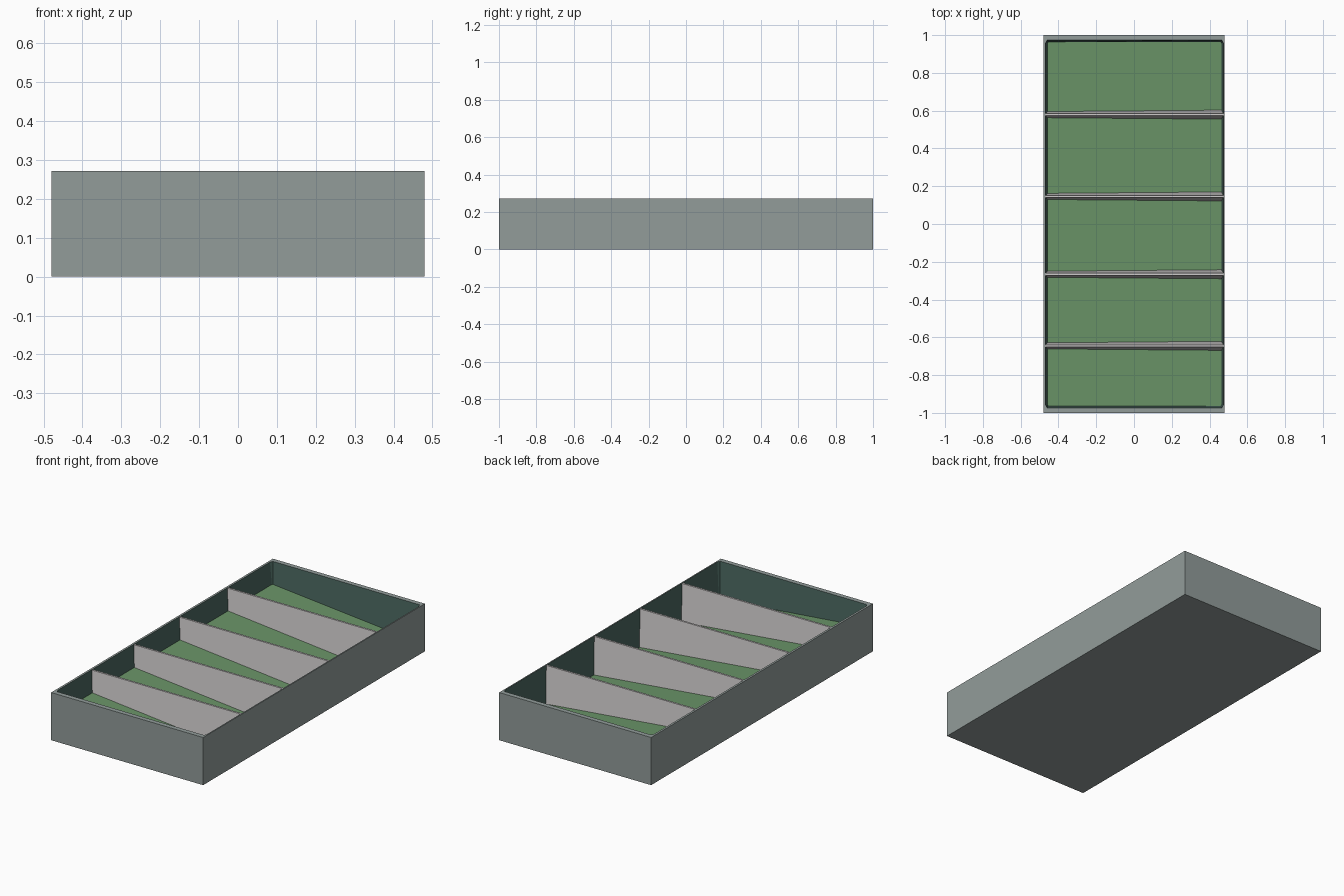
import bpy, bmesh

if "Cube" in bpy.data.objects:
    bpy.data.objects.remove(bpy.data.objects["Cube"])


def material(name, rgb):
    def lin(c):
        c /= 255
        return c / 12.92 if c <= 0.04045 else ((c + 0.055) / 1.055) ** 2.4
    m = bpy.data.materials.new(name)
    m.diffuse_color = (*[lin(c) for c in rgb], 1)
    m.use_nodes = True
    m.node_tree.nodes["Principled BSDF"].inputs["Base Color"].default_value = m.diffuse_color
    return m


def finish(bm, name, mats):
    bmesh.ops.recalc_face_normals(bm, faces=bm.faces)
    mesh = bpy.data.meshes.new(name)
    bm.to_mesh(mesh)
    bm.free()
    for m in mats:
        mesh.materials.append(m)
    ob = bpy.data.objects.new(name, mesh)
    bpy.context.collection.objects.link(ob)
    return ob


SHELL = material("cool_grey", (146, 156, 154))
LINER = material("dark_teal", (75, 103, 96))
FLOOR = material("leaf_green", (106, 149, 104))
DIVIDER = material("pale_grey", (207, 204, 204))

H = 0.272                       # height of the rim
RIM_L, RIM_R, RIM_Y = -0.468, 0.473, 0.973
FLR_L, FLR_R, FLR_Y = -0.457, 0.463, 0.963


def floor_z(x):                 # floor slopes down towards +x
    return 0.147 + (x - FLR_L) * (0.06 - 0.147) / (FLR_R - FLR_L)


def ring(bm, x0, x1, y, z, cx=0.0, cy=0.0):
    """Rectangle with cut corners, two points per corner."""
    pts = [(x0 + cx, -y), (x1 - cx, -y), (x1, -y + cy), (x1, y - cy),
           (x1 - cx, y), (x0 + cx, y), (x0, y - cy), (x0, -y + cy)]
    return [bm.verts.new((px, py, z(px))) for px, py in pts]


# Tray: outer shell, rim, drafted inner walls and sloping floor
bm = bmesh.new()
rings = [ring(bm, -0.48, 0.48, 1.0, lambda x: 0.0),
         ring(bm, -0.48, 0.48, 1.0, lambda x: H),
         ring(bm, RIM_L, RIM_R, RIM_Y, lambda x: H, 0.008, 0.016),
         ring(bm, FLR_L, FLR_R, FLR_Y, floor_z, 0.003, 0.006)]
bm.faces.new(rings[0][::-1])
for k, (a, b) in enumerate(zip(rings, rings[1:])):
    for i in range(8):
        j = (i + 1) % 8
        f = bm.faces.new((a[i], a[j], b[j], b[i]))
        f.material_index = 1 if k == 2 else 0
bm.faces.new(rings[3]).material_index = 2
bmesh.ops.remove_doubles(bm, verts=bm.verts, dist=1e-5)
finish(bm, "tray", [SHELL, LINER, FLOOR])

# Dividers: tapered partitions, wider towards their foot
TOP, HALF, DRAFT = H - 0.002, 0.0055, 0.088
for n, y in enumerate((-0.645, -0.266, 0.146, 0.579)):
    bm = bmesh.new()
    ends = []
    for xt, xb in ((RIM_L, FLR_L), (RIM_R, FLR_R)):
        zb = floor_z(xb)
        w = HALF + (TOP - zb) * DRAFT
        ends.append([bm.verts.new(p) for p in (
            (xb, y - w, zb), (xb, y + w, zb),
            (xt, y + HALF, TOP), (xt, y - HALF, TOP))])
    a, b = ends
    bm.faces.new(a)
    bm.faces.new(b[::-1])
    for i in range(4):
        j = (i + 1) % 4
        bm.faces.new((a[i], a[j], b[j], b[i]))
    finish(bm, f"divider_{n + 1}", [DIVIDER])
